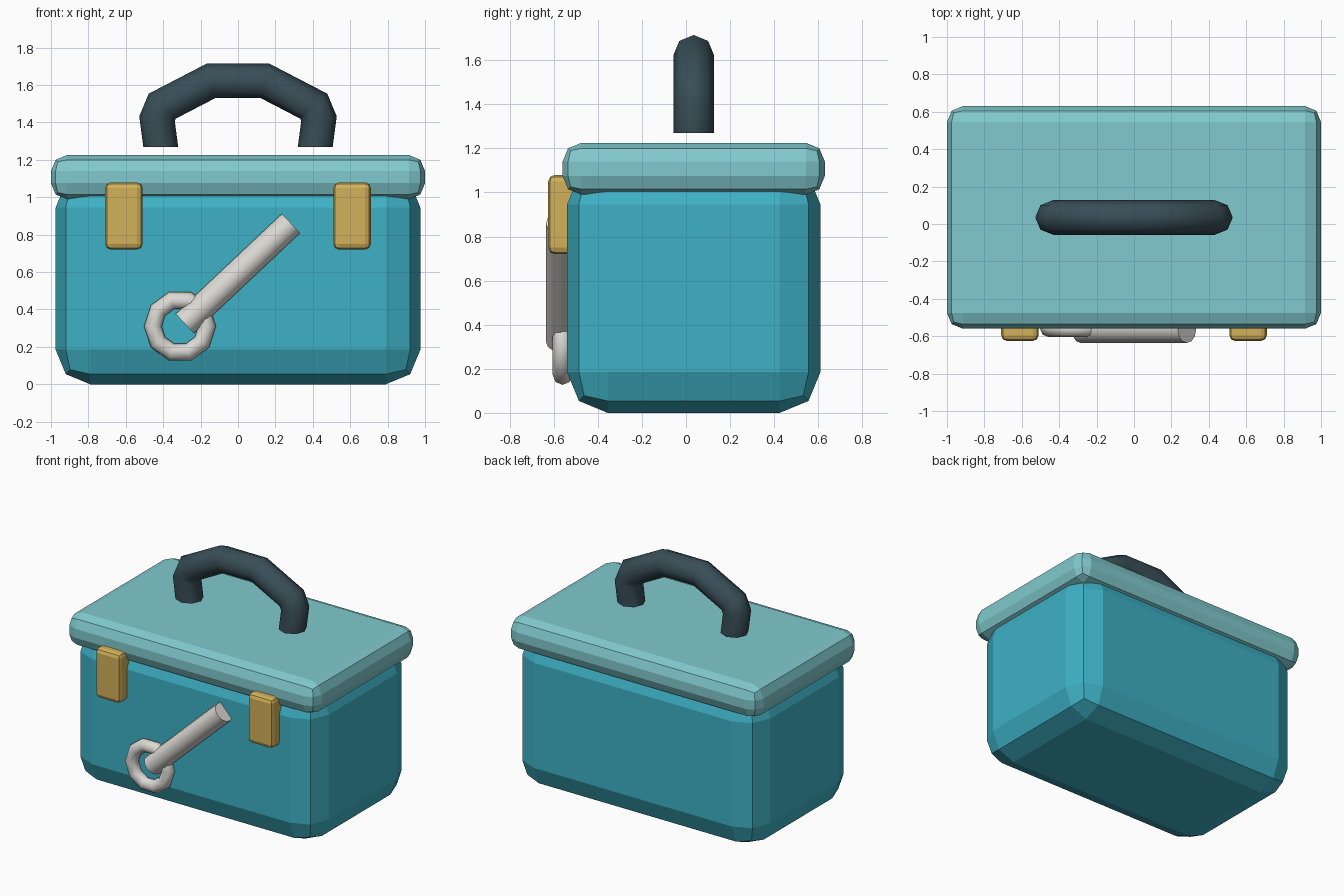
import bpy, bmesh, math
from mathutils import Vector

cube = bpy.data.objects.get("Cube")
if cube:
    bpy.data.objects.remove(cube, do_unlink=True)


def material(name, r, g, b):
    m = bpy.data.materials.new(name)
    m.use_nodes = True
    m.diffuse_color = (r, g, b, 1)
    for node in m.node_tree.nodes:
        if node.type == 'BSDF_PRINCIPLED':
            node.inputs["Base Color"].default_value = (r, g, b, 1)
    return m


TEAL = material("teal", 0.048, 0.44, 0.56)
PALE_TEAL = material("pale teal", 0.22, 0.59, 0.62)
GOLD = material("gold", 0.65, 0.44, 0.10)
STEEL = material("light steel", 0.72, 0.70, 0.66)
SLATE = material("dark slate", 0.04, 0.075, 0.095)


def add_object(name, bm, mat):
    bmesh.ops.recalc_face_normals(bm, faces=bm.faces[:])
    mesh = bpy.data.meshes.new(name)
    bm.to_mesh(mesh)
    bm.free()
    mesh.materials.append(mat)
    obj = bpy.data.objects.new(name, mesh)
    bpy.context.collection.objects.link(obj)
    return obj


def smooth(obj, degrees):
    bpy.ops.object.select_all(action='DESELECT')
    obj.select_set(True)
    bpy.context.view_layer.objects.active = obj
    bpy.ops.object.shade_smooth_by_angle(angle=math.radians(degrees))


def bevelled_box(name, low, high, width, mat):
    """Box between two corners with a two-step chamfer on every edge."""
    bm = bmesh.new()
    bmesh.ops.create_cube(bm, size=1)
    low, high = Vector(low), Vector(high)
    bmesh.ops.scale(bm, vec=high - low, verts=bm.verts)
    bmesh.ops.translate(bm, vec=(low + high) / 2, verts=bm.verts)
    obj = add_object(name, bm, mat)
    bevel = obj.modifiers.new("Bevel", 'BEVEL')
    bevel.width = width
    bevel.segments = 2
    return obj


def tube(name, path, radius, sides, mat, closed=False, flat_ends=False):
    """Sweep a round section along a path lying in the XZ plane."""
    bm = bmesh.new()
    rings = []
    n = len(path)
    across = Vector((0, 1, 0))
    for i, p in enumerate(path):
        before = path[(i - 1) % n] if closed or i > 0 else p
        after = path[(i + 1) % n] if closed or i < n - 1 else p
        into, out = (p - before).normalized(), (after - p).normalized()
        tangent = (into + out).normalized()
        if flat_ends and not closed and i in (0, n - 1):
            tangent = Vector((0, 0, 1 if i == 0 else -1))
        side = across.cross(tangent)
        # Widen mitred joints so the straight runs keep their thickness
        mitre = 1 / tangent.dot(into if into.length else out)
        ring = []
        for k in range(sides):
            a = math.tau * k / sides
            offset = side * math.cos(a) * mitre + across * math.sin(a)
            ring.append(bm.verts.new(p + offset * radius))
        rings.append(ring)
    for i in range(n if closed else n - 1):
        a, b = rings[i], rings[(i + 1) % n]
        for k in range(sides):
            j = (k + 1) % sides
            bm.faces.new((a[k], a[j], b[j], b[k]))
    if not closed:
        bm.faces.new(rings[0])
        bm.faces.new(rings[-1])
    obj = add_object(name, bm, mat)
    smooth(obj, 60)
    return obj


# Box and lid
bevelled_box("box_body", (-0.975, -0.54, 0), (0.975, 0.61, 1.13), 0.185, TEAL)
bevelled_box("lid", (-1, -0.56, 0.99), (1, 0.63, 1.225), 0.085, PALE_TEAL)

# Latches on the front
for label, x in (("right", -0.61), ("left", 0.61)):
    bevelled_box(label + "_latch", (x - 0.1, -0.625, 0.72),
                 (x + 0.1, -0.48, 1.08), 0.03, GOLD)

# Carry handle, half path mirrored
half = [(-0.413, 1.27), (-0.433, 1.42), (-0.405, 1.487), (-0.145, 1.622)]
points = half + [(-x, z) for x, z in reversed(half)]
tube("carry_handle", [Vector((x, 0.035, z)) for x, z in points],
     0.0925, 8, SLATE, flat_ends=True)

# Wrench emblem: ring and shaft half sunk in the front
ring_path = [Vector((-0.31 + 0.145 * math.cos(math.tau * i / 10), -0.56,
                     0.31 + 0.145 * math.sin(math.tau * i / 10)))
             for i in range(10)]
tube("wrench_ring", ring_path, 0.045, 8, STEEL, closed=True)
tube("wrench_shaft", [Vector((-0.285, -0.565, 0.325)), Vector((0.283, -0.565, 0.86))],
     0.071, 12, STEEL)
